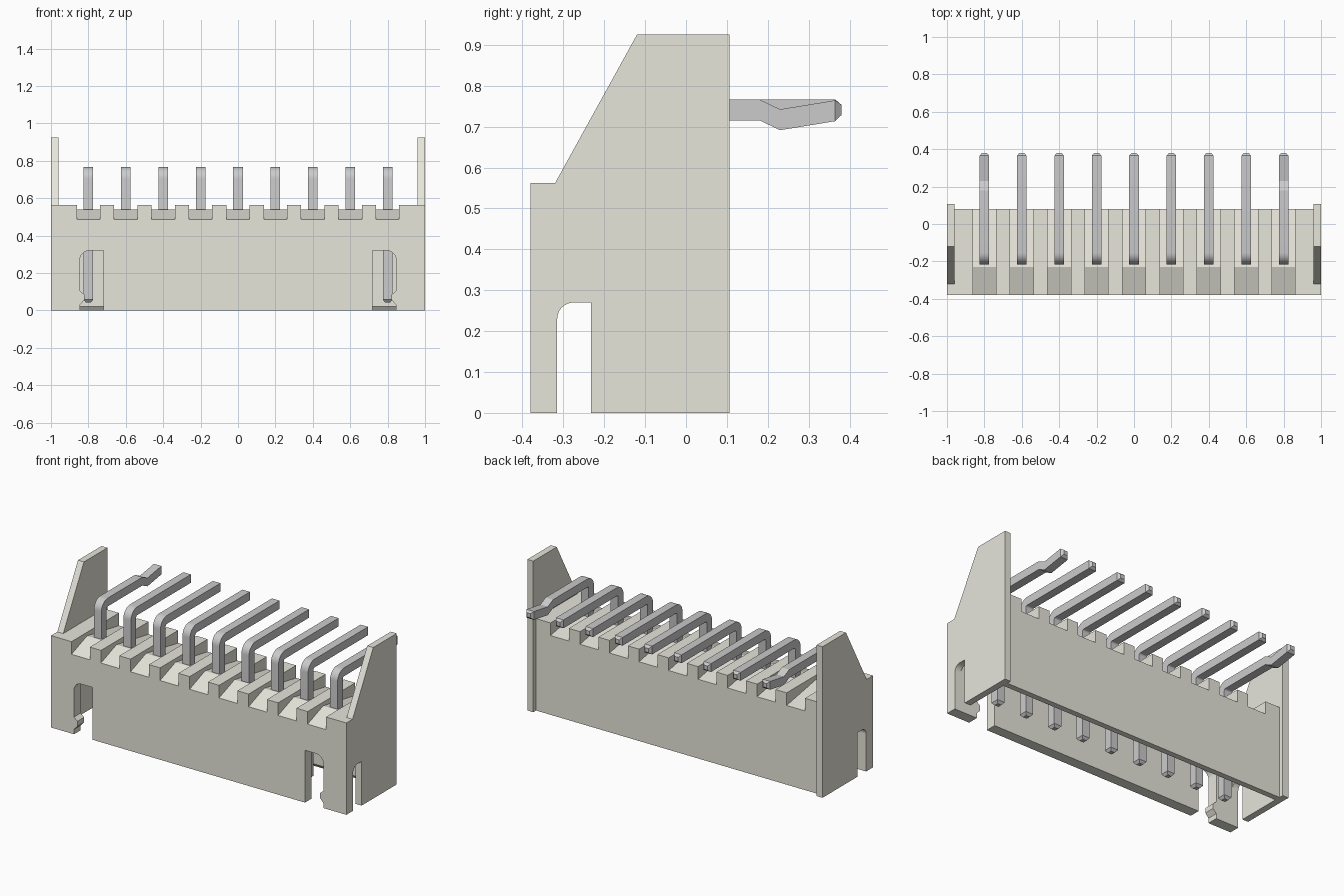
import bpy, bmesh, math
from math import sin, cos, pi

if "Cube" in bpy.data.objects:
    bpy.data.objects.remove(bpy.data.objects["Cube"])

housing_mat = bpy.data.materials.new("ivory_plastic")
housing_mat.diffuse_color = (0.80, 0.79, 0.71, 1)
housing_mat.use_nodes = True
housing_mat.node_tree.nodes["Principled BSDF"].inputs["Base Color"].default_value = housing_mat.diffuse_color
PIN_X = [-0.8 + 0.2 * i for i in range(9)]


def arc(cx, cz, r, a0, a1, n=8):
    return [(cx + r * cos(a0 + (a1 - a0) * i / n), cz + r * sin(a0 + (a1 - a0) * i / n))
            for i in range(n + 1)]


def finish(bm, name, mat=None):
    bmesh.ops.recalc_face_normals(bm, faces=bm.faces[:])
    me = bpy.data.meshes.new(name)
    bm.to_mesh(me)
    bm.free()
    ob = bpy.data.objects.new(name, me)
    bpy.context.collection.objects.link(ob)
    if mat:
        me.materials.append(mat)
    return ob


def add_prism(bm, profile, axis, lo, hi):
    """Extrude a 2D profile: (y, z) along x, or (x, z) along y."""
    def place(p, d):
        return (d, p[0], p[1]) if axis == "x" else (p[0], d, p[1])
    a = [bm.verts.new(place(p, lo)) for p in profile]
    b = [bm.verts.new(place(p, hi)) for p in profile]
    bm.faces.new(a)
    bm.faces.new(b[::-1])
    for i in range(len(a)):
        j = (i + 1) % len(a)
        bm.faces.new((a[i], a[j], b[j], b[i]))


def cut(target, cutter):
    m = target.modifiers.new("cut", "BOOLEAN")
    m.object = cutter
    m.operation = "DIFFERENCE"
    m.solver = "EXACT"
    cutter.hide_render = True
    bpy.context.view_layer.objects.active = target
    bpy.ops.object.modifier_apply(modifier=m.name)
    bpy.data.objects.remove(cutter)


# Housing shell: front wall, roof and back wall, open underneath
bm = bmesh.new()
add_prism(bm, [(-0.38, 0), (-0.315, 0), (-0.315, 0.41), (0.03, 0.41), (0.03, 0.02),
               (0.045, 0), (0.08, 0), (0.08, 0.5625), (-0.38, 0.5625)], "x", -0.96, 0.96)
shell = finish(bm, "housing_shell", housing_mat)

# Roof channels with a ridged floor, one per pin
bm = bmesh.new()
for x in PIN_X:
    add_prism(bm, [(-0.5, 0.441), (-0.23, 0.54), (0.2, 0.464), (0.2, 0.7), (-0.5, 0.7)],
              "x", x - 0.062, x + 0.062)
cut(shell, finish(bm, "channel_cutter"))

# Front latch windows, rounded on the outer corner with a small snap nub
window = [(0.72, -0.1), (0.845, -0.1), (0.845, 0.03), (0.822, 0.055), (0.822, 0.085),
          (0.845, 0.105)] + arc(0.795, 0.27, 0.05, 0, pi / 2) + [(0.72, 0.32)]
bm = bmesh.new()
for s in (-1, 1):
    add_prism(bm, [(s * x, z) for x, z in window], "y", -0.5, -0.28)
cut(shell, finish(bm, "window_cutter"))

# End plates with sloped shoulder and a rounded slot at the foot
plate = ([(-0.38, 0), (-0.315, 0)] + arc(-0.275, 0.23, 0.04, pi, pi / 2)
         + [(-0.232, 0.27), (-0.232, 0), (0.107, 0), (0.107, 0.925), (-0.12, 0.925),
            (-0.32, 0.5625), (-0.38, 0.5625)])
for s, name in ((-1, "left_end_plate"), (1, "right_end_plate")):
    bm = bmesh.new()
    add_prism(bm, plate, "x", s * 0.96, s * 1.0)
    finish(bm, name, housing_mat)


# Bent square pins; the two end pins have a retaining kink
def make_pin(x, kinked, name):
    h, yc, zc, r = 0.0255, -0.19, 0.741, 0.037
    # sections: centre y, z, section normal y, z, scale
    secs = [(yc, 0.042, -1, 0, 0.5), (yc, 0.057, -1, 0, 1)]
    for i in range(9):
        a = pi / 2 * i / 8
        secs.append((yc + r - r * cos(a), zc - r + r * sin(a), -cos(a), sin(a), 1))
    if kinked:
        secs += [(0.18, zc, 0, 1, 1), (0.23, zc - 0.024, 0, 1, 1)]
    secs += [(0.365, zc - 0.002 * kinked, 0, 1, 1), (0.38, zc, 0, 1, 0.5)]
    bm = bmesh.new()
    rings = []
    for y, z, ny, nz, k in secs:
        rings.append([bm.verts.new((x + u * h * k, y + ny * v * h * k, z + nz * v * h * k))
                      for u, v in ((-1, -1), (1, -1), (1, 1), (-1, 1))])
    for a, b in zip(rings, rings[1:]):
        for i in range(4):
            j = (i + 1) % 4
            bm.faces.new((a[i], a[j], b[j], b[i]))
    bm.faces.new(rings[0])
    bm.faces.new(rings[-1])
    ob = finish(bm, name)
    bpy.ops.object.select_all(action="DESELECT")
    ob.select_set(True)
    bpy.context.view_layer.objects.active = ob
    bpy.ops.object.shade_smooth_by_angle(angle=math.radians(20))


for i, x in enumerate(PIN_X):
    make_pin(x, i in (0, 8), f"pin_{i + 1}")
